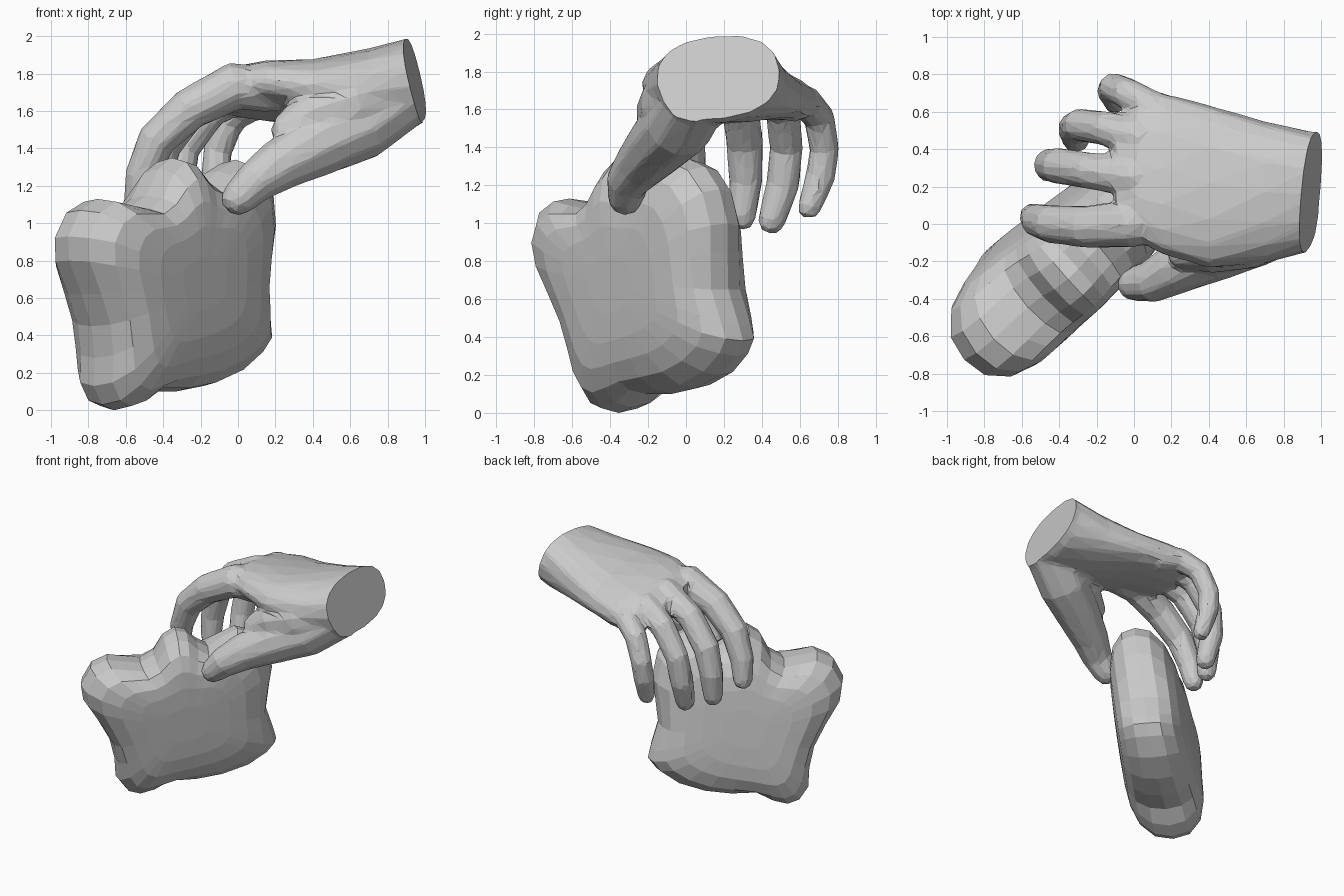
import bpy, bmesh, math
from mathutils import Vector

if "Cube" in bpy.data.objects:
    bpy.data.objects.remove(bpy.data.objects["Cube"])


def loft(bm, rings):
    """Skin closed rings of equal length and cap both ends."""
    loops = [[bm.verts.new(p) for p in ring] for ring in rings]
    n = len(loops[0])
    for a, b in zip(loops, loops[1:]):
        for i in range(n):
            j = (i + 1) % n
            bm.faces.new((a[i], a[j], b[j], b[i]))
    bm.faces.new(loops[0][::-1])
    bm.faces.new(loops[-1])


def finish(bm, name):
    bmesh.ops.recalc_face_normals(bm, faces=bm.faces[:])
    mesh = bpy.data.meshes.new(name)
    bm.to_mesh(mesh)
    bm.free()
    ob = bpy.data.objects.new(name, mesh)
    bpy.context.collection.objects.link(ob)
    return ob


def tube(bm, path, sides=10):
    """Tapered limb through (x, y, z, radius) points with a rounded tip."""
    pts = [Vector(p[:3]) for p in path]
    rad = [p[3] for p in path]
    end = (pts[-1] - pts[-2]).normalized()
    pts += [pts[-1] + end * rad[-1] * 0.55, pts[-1] + end * rad[-1] * 0.85]
    rad += [rad[-1] * 0.8, rad[-1] * 0.4]
    rings, prev = [], None
    for i, p in enumerate(pts):
        d = (pts[min(i + 1, len(pts) - 1)] - pts[max(i - 1, 0)]).normalized()
        if prev is None:
            side = d.cross(Vector((0, 1, 0))).normalized()
        else:
            side = prev.rotation_difference(d) @ side
        prev = d
        up = d.cross(side)
        rings.append([p + rad[i] * (side * math.cos(t) + up * math.sin(t))
                      for t in (2 * math.pi * k / sides for k in range(sides))])
    loft(bm, rings)


# Held lump: side outline (along, height) inflated around a diagonal plane
outline = [(.26, 1.0), (.22, 1.18), (.12, 1.3), (0, 1.34), (-.12, 1.28), (-.22, 1.2),
           (-.3, 1.25), (-.38, 1.33), (-.46, 1.35), (-.55, 1.29), (-.62, 1.15),
           (-.72, 1.09), (-.85, 1.11), (-.97, 1.13), (-1.09, 1.07), (-1.16, .93),
           (-1.14, .8), (-1.03, .62), (-.94, .45), (-.9, .28), (-.89, .13),
           (-.82, .03), (-.73, 0), (-.62, .03), (-.5, .1), (-.3, .1), (-.1, .13),
           (.1, .2), (.24, .3), (.3, .38), (.28, .46), (.22, .65), (.24, .85)]
ang = math.radians(42)
along = Vector((math.cos(ang), math.sin(ang), 0))
across = Vector((-math.sin(ang), math.cos(ang), 0))
half = [(1, .25), (.98, .5), (.92, .69), (.75, .86), (.42, .965)]
layers = [(-t, f) for t, f in half] + [(0, 1)] + half[::-1]
rings = []
for t, f in layers:
    flat = [Vector(p) for p in outline]
    for _ in range(round((1 - f) * 7)):         # the faces lose the lobes
        flat = [(flat[i - 1] + 2 * flat[i] + flat[(i + 1) % len(flat)]) / 4
                for i in range(len(flat))]
    ring = []
    for s, z in flat:
        s, z = -.4 + (s + .4) * f, .68 + (z - .68) * f
        depth = .18 - .12 * z + t * (.28 - .06 * (s + .4))
        ring.append(along * s + across * depth + Vector((0, 0, z)))
    rings.append(ring)
bm = bmesh.new()
loft(bm, rings)
finish(bm, "held_lump")

# Hand: palm sections (x, y centre, z centre, half width, half height, roll)
bm = bmesh.new()
sections = [(1.12, .18, 1.84, .32, .23, .1), (.95, .175, 1.765, .32, .235, .1),
            (.7, .17, 1.70, .38, .235, 0), (.4, .2, 1.69, .44, .18, -.1),
            (.15, .27, 1.69, .44, .16, -.17), (.02, .28, 1.69, .38, .14, -.17),
            (-.1, .22, 1.68, .3, .1, -.12)]
rings = []
for x, yc, zc, hy, hz, roll in sections:
    ring = []
    for k in range(16):
        t = 2 * math.pi * k / 16
        c, s = math.cos(t), math.sin(t)
        a = hy * math.copysign(abs(c) ** .85, c)
        b = hz * math.copysign(abs(s) ** .85, s)
        if s < 0 and x < .8:                    # shallow underside
            b *= .75
        ring.append(Vector((x, yc + a * math.cos(roll) - b * math.sin(roll),
                            zc + a * math.sin(roll) + b * math.cos(roll))))
    rings.append(ring)
loft(bm, rings)

# Fingers, thumb, and the web filling between thumb and palm
for path in (
    [(.2, .04, 1.71, .12), (-.02, .0, 1.735, .13), (-.26, -.015, 1.61, .115),
     (-.44, .0, 1.44, .105), (-.52, .02, 1.24, .09), (-.54, .04, 1.09, .075)],
    [(.2, .24, 1.72, .11), (.0, .25, 1.74, .11), (-.24, .285, 1.62, .1),
     (-.4, .31, 1.42, .1), (-.45, .315, 1.22, .09), (-.45, .295, 1.03, .075)],
    [(.2, .43, 1.68, .11), (.03, .46, 1.7, .105), (-.15, .51, 1.6, .095),
     (-.29, .53, 1.4, .09), (-.32, .51, 1.2, .09), (-.31, .45, 1.01, .075)],
    [(.25, .56, 1.63, .1), (.09, .63, 1.64, .09), (-.04, .7, 1.56, .085),
     (-.11, .73, 1.39, .08), (-.12, .71, 1.25, .08), (-.1, .65, 1.08, .065)],
    [(1.1, .1, 1.84, .2), (.85, .04, 1.66, .18), (.65, -.04, 1.52, .19),
     (.43, -.14, 1.42, .17), (.22, -.24, 1.31, .14), (.09, -.31, 1.22, .115),
     (0, -.32, 1.13, .095)],
    [(.8, .0, 1.68, .16), (.6, -.08, 1.63, .17), (.4, -.12, 1.57, .15),
     (.27, -.15, 1.5, .1)],
):
    tube(bm, path)
hand = finish(bm, "hand")

# Fuse into one skin, then reduce to facets
m = hand.modifiers.new("fuse", 'REMESH')
m.mode = 'VOXEL'
m.voxel_size = .02
m = hand.modifiers.new("soften", 'SMOOTH')
m.factor, m.iterations = .5, 5
m = hand.modifiers.new("facets", 'DECIMATE')
m.ratio = .06
dg = bpy.context.evaluated_depsgraph_get()
mesh = bpy.data.meshes.new_from_object(hand.evaluated_get(dg))
hand.modifiers.clear()
hand.data = mesh

# Flat slanted cut at the wrist
bm = bmesh.new()
bm.from_mesh(mesh)
bmesh.ops.bisect_plane(bm, geom=bm.verts[:] + bm.edges[:] + bm.faces[:],
                       plane_co=(.945, .175, 1.77), plane_no=(1, -.11, .23),
                       clear_outer=True)
bmesh.ops.holes_fill(bm, edges=[e for e in bm.edges if e.is_boundary], sides=0)
bmesh.ops.recalc_face_normals(bm, faces=bm.faces[:])
for f in bm.faces:
    f.smooth = False
bm.to_mesh(mesh)
bm.free()
